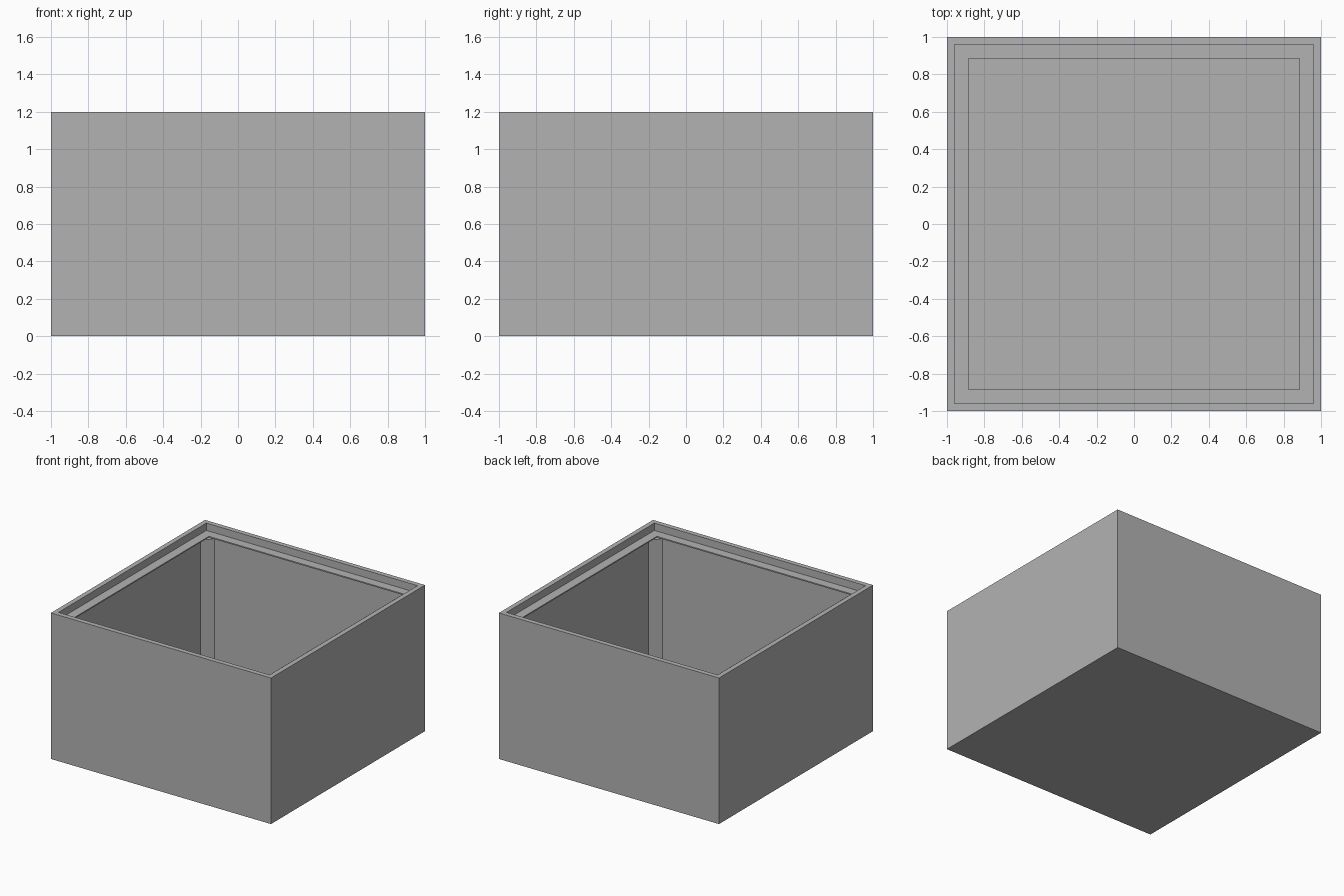
import bpy
import bmesh

cube = bpy.data.objects.get("Cube")
if cube:
    bpy.data.objects.remove(cube, do_unlink=True)

grey = bpy.data.materials.new("plain grey")
grey.use_nodes = True
colour = (0.45, 0.45, 0.45, 1)
grey.diffuse_color = colour
grey.node_tree.nodes["Principled BSDF"].inputs["Base Color"].default_value = colour

HEIGHT = 1.2
INNER = 0.96        # inside face of the walls
OPENING = 0.885     # inside edge of the ledge
FLOOR = 0.04
LEDGE = 1.14
LEDGE_THICK = 0.01
POST_TOP = 1.09


def square(half):
    return [(-half, -half), (half, -half), (half, half), (-half, half)]


def add_object(name, bm):
    bmesh.ops.recalc_face_normals(bm, faces=bm.faces)
    mesh = bpy.data.meshes.new(name)
    bm.to_mesh(mesh)
    bm.free()
    mesh.materials.append(grey)
    obj = bpy.data.objects.new(name, mesh)
    bpy.context.collection.objects.link(obj)


def loft(name, sections, closed=False):
    """Join square rings given as (half width, height)."""
    bm = bmesh.new()
    rings = [[bm.verts.new((x, y, z)) for x, y in square(h)] for h, z in sections]
    pairs = list(zip(rings, rings[1:]))
    if closed:
        pairs.append((rings[-1], rings[0]))
    else:
        bm.faces.new(rings[0])
        bm.faces.new(rings[-1])
    for a, b in pairs:
        for i in range(4):
            j = (i + 1) % 4
            bm.faces.new((a[i], a[j], b[j], b[i]))
    add_object(name, bm)


# Open box with a raised rim
loft("box_shell", [(1, 0), (1, HEIGHT), (INNER, HEIGHT), (INNER, FLOOR)])

# Thin ledge recessed below the rim
loft("lid_ledge", [(INNER, LEDGE), (OPENING, LEDGE),
                   (OPENING, LEDGE - LEDGE_THICK), (INNER, LEDGE - LEDGE_THICK)],
     closed=True)

# Triangular posts in the four inside corners
for side, sx in (("left", 1), ("right", -1)):
    for end, sy in (("front", -1), ("back", 1)):
        bm = bmesh.new()
        corner = [(INNER, INNER), (OPENING, INNER), (INNER, OPENING)]
        base = bm.faces.new([bm.verts.new((x * sx, y * sy, FLOOR)) for x, y in corner])
        top = bmesh.ops.extrude_face_region(bm, geom=[base])["geom"]
        verts = [v for v in top if isinstance(v, bmesh.types.BMVert)]
        bmesh.ops.translate(bm, verts=verts, vec=(0, 0, POST_TOP - FLOOR))
        if base.is_valid and len(bm.faces) < 5:
            bm.faces.new(list(base.verts))
        add_object(f"{end}_{side}_corner_post", bm)
